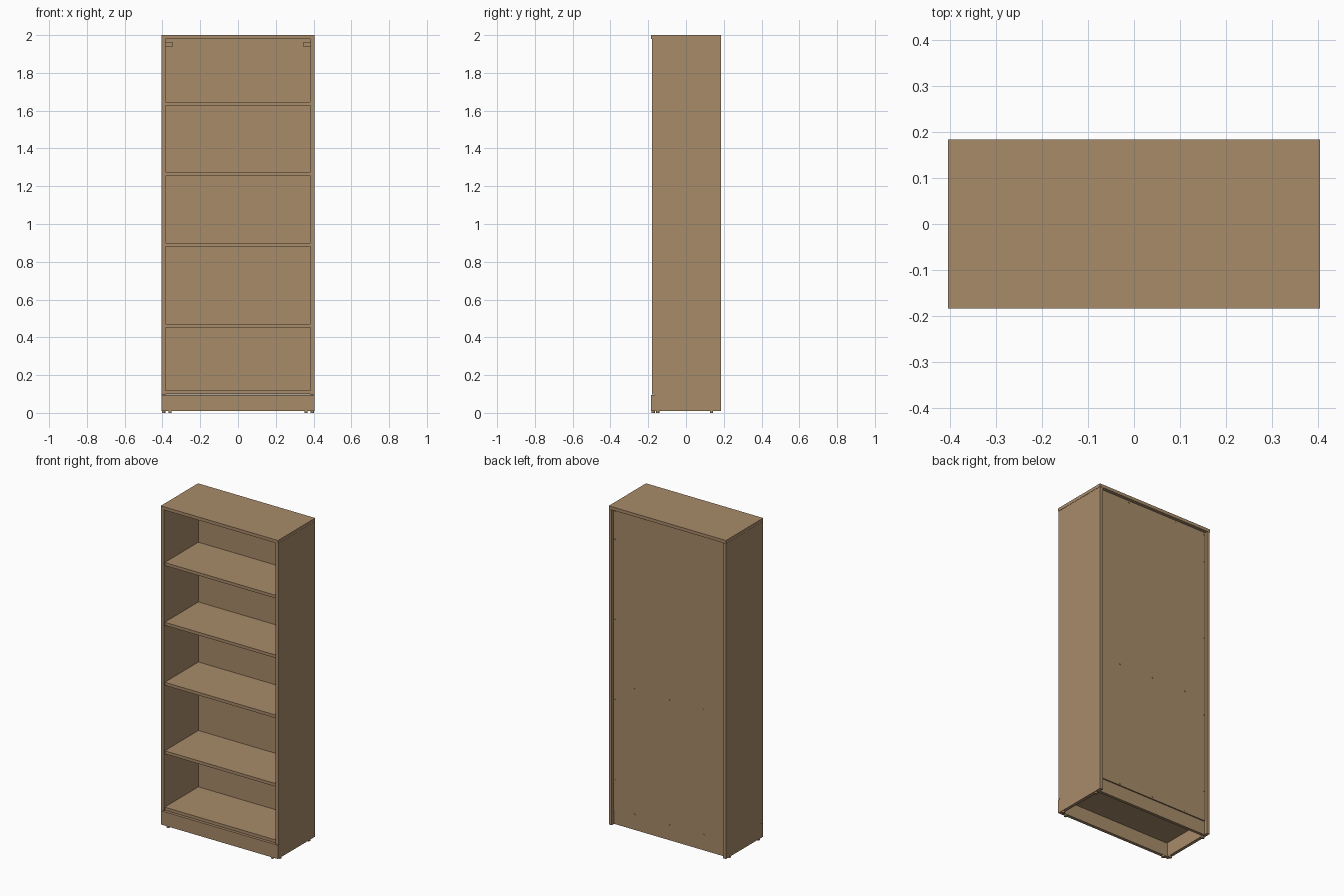
import bpy
import bmesh
from mathutils import Matrix, Vector

if "Cube" in bpy.data.objects:
    bpy.data.objects.remove(bpy.data.objects["Cube"])

wood = bpy.data.materials.new("tan wood")
wood.diffuse_color = (0.392, 0.258, 0.144, 1)
wood.use_nodes = True
wood.node_tree.nodes["Principled BSDF"].inputs["Base Color"].default_value = wood.diffuse_color


def finish(name, bm):
    mesh = bpy.data.meshes.new(name)
    bm.to_mesh(mesh)
    bm.free()
    mesh.materials.append(wood)
    obj = bpy.data.objects.new(name, mesh)
    bpy.context.collection.objects.link(obj)
    return obj


def box(name, x0, x1, y0, y1, z0, z1):
    bm = bmesh.new()
    mid = Vector(((x0 + x1) / 2, (y0 + y1) / 2, (z0 + z1) / 2))
    size = Matrix.Diagonal((x1 - x0, y1 - y0, z1 - z0, 1))
    bmesh.ops.create_cube(bm, size=1, matrix=Matrix.Translation(mid) @ size)
    return finish(name, bm)


def disc(name, pos, r, depth, axis="Z"):
    bm = bmesh.new()
    turn = Matrix.Rotation(1.5707963, 4, "X") if axis == "Y" else Matrix()
    bmesh.ops.create_cone(bm, cap_ends=True, segments=12, radius1=r, radius2=r,
                          depth=depth, matrix=Matrix.Translation(pos) @ turn)
    return finish(name, bm)


W, IN = 0.405, 0.385          # outer and inner half widths
FRONT, BACK = -0.184, 0.184
PANEL = 0.165                 # rear face of the back panel

# carcass
box("top_panel", -W, W, FRONT, BACK, 1.98, 2.0)
box("plinth_front", -W, W, FRONT, -0.164, 0.01, 0.096)
box("plinth_back", -IN, IN, 0.142, 0.16, 0.01, 0.096)
box("back_panel", -IN, IN, 0.159, PANEL, 0.098, 1.979)
for s, side in ((-1, "left"), (1, "right")):
    x0, x1 = sorted((s * IN, s * (W - 0.0005)))
    box(side + "_side", x0, x1, -0.18, BACK, 0.098, 1.979)
    box(side + "_side_foot", x0, x1, -0.164, BACK, 0.01, 0.098)
    # upper corner fixing blocks
    x0, x1 = sorted((s * IN, s * 0.347))
    box(side + "_corner_block", x0, x1, 0.13, 0.159, 1.936, 1.963)

# shelves, by underside height
for i, z in enumerate((0.1, 0.452, 0.88, 1.255, 1.628)):
    box(f"shelf_{i + 1}", -IN, IN, -0.173, 0.159, z, z + 0.019)

# floor glides
for s in (-1, 1):
    for x, y in ((0.394, 0.135), (0.394, -0.15), (0.36, -0.174)):
        disc("floor_glide", (s * x, y, 0.0055), 0.009, 0.011)

# screws on the back panel
screws = [(s * 0.378, z) for s in (-1, 1) for z in (0.29, 0.79, 1.29, 1.79, 1.965)]
screws += [(s * 0.174, 1.968) for s in (-1, 1)]
screws += [(x, z) for x in (-0.24, 0, 0.24) for z in (0.109, 0.89)]
for x, z in screws:
    disc("back_screw", (x, PANEL + 0.001, z), 0.005, 0.003, "Y")
